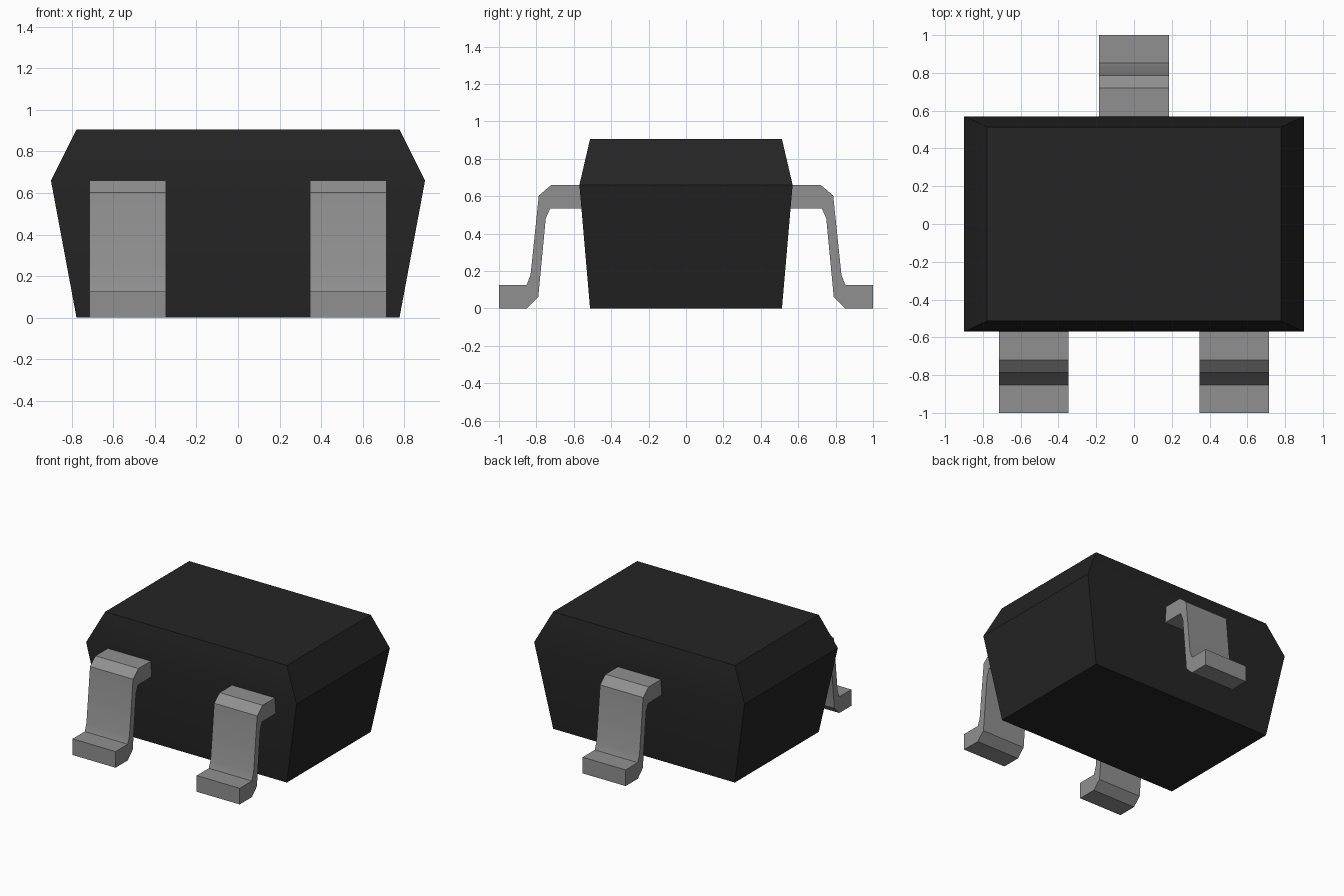
import bpy, bmesh, math

cube = bpy.data.objects.get("Cube")
if cube:
    bpy.data.objects.remove(cube, do_unlink=True)


def make_material(name, rgb, roughness):
    mat = bpy.data.materials.new(name)
    mat.use_nodes = True
    mat.diffuse_color = (*rgb, 1)
    bsdf = mat.node_tree.nodes["Principled BSDF"]
    bsdf.inputs["Base Color"].default_value = (*rgb, 1)
    bsdf.inputs["Roughness"].default_value = roughness
    return mat


def loft(name, rings, mat):
    """Skin equal-length rings of points, cap both ends and soften shallow edges."""
    bm = bmesh.new()
    loops = [[bm.verts.new(p) for p in ring] for ring in rings]
    n = len(rings[0])
    for a, b in zip(loops, loops[1:]):
        for i in range(n):
            j = (i + 1) % n
            bm.faces.new((a[i], a[j], b[j], b[i]))
    bm.faces.new(loops[0])
    bm.faces.new(loops[-1])
    bmesh.ops.recalc_face_normals(bm, faces=bm.faces)
    mesh = bpy.data.meshes.new(name)
    bm.to_mesh(mesh)
    bm.free()
    mesh.materials.append(mat)
    obj = bpy.data.objects.new(name, mesh)
    bpy.context.collection.objects.link(obj)
    bpy.ops.object.select_all(action="DESELECT")
    obj.select_set(True)
    bpy.context.view_layer.objects.active = obj
    bpy.ops.object.shade_smooth_by_angle(angle=math.radians(30))
    return obj


black = make_material("black_plastic", (0.018, 0.018, 0.018), 0.6)
grey = make_material("grey_metal", (0.28, 0.28, 0.28), 0.4)

# Moulded body: rectangles of (half width, half depth, height), widest at the parting line
sections = [(0.777, 0.513, 0.0), (0.90, 0.57, 0.66), (0.777, 0.513, 0.905)]
loft("body",
     [[(sx * w, sy * d, z) for sx, sy in ((-1, -1), (1, -1), (1, 1), (-1, 1))]
      for w, d, z in sections],
     black)

# Gull-wing lead: side profile as (distance from centre, height)
profile = [(0.50, 0.66), (0.72, 0.66), (0.787, 0.603), (0.831, 0.18),
           (0.852, 0.125), (1.0, 0.125), (1.0, 0.0), (0.852, 0.0),
           (0.79, 0.06), (0.75, 0.48), (0.726, 0.535), (0.50, 0.535)]
half_width = 0.184
for name, x, side in (("front_left_lead", 0.531, -1),
                      ("front_right_lead", -0.531, -1),
                      ("back_lead", 0.0, 1)):
    loft(name,
         [[(x + dx, side * y, z) for y, z in profile] for dx in (-half_width, half_width)],
         grey)
